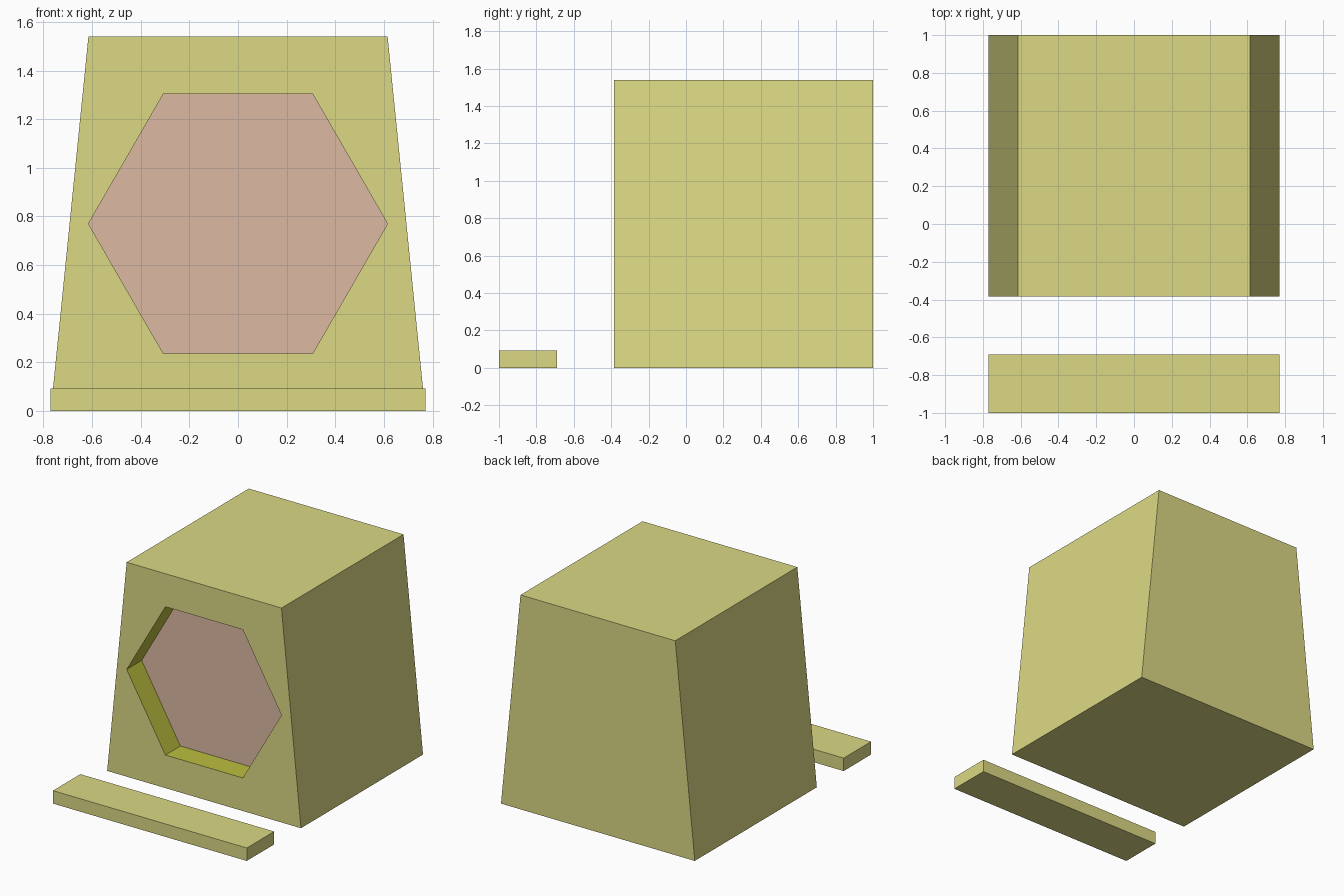
import bpy, bmesh
from math import cos, sin, pi

if "Cube" in bpy.data.objects:
    bpy.data.objects.remove(bpy.data.objects["Cube"])


def material(name, rgb):
    m = bpy.data.materials.new(name)
    m.diffuse_color = (*rgb, 1)
    m.use_nodes = True
    m.node_tree.nodes["Principled BSDF"].inputs["Base Color"].default_value = m.diffuse_color
    return m


casing = material("casing_yellow", (0.71, 0.69, 0.23))
rim = material("recess_yellow", (0.50, 0.52, 0.05))
pink = material("screen_pink", (0.72, 0.49, 0.36))

FRONT, BACK, HEIGHT, RECESS = -0.385, 1.0, 1.54, 0.17
OUTLINE = [(-0.77, 0), (0.77, 0), (0.615, HEIGHT), (-0.615, HEIGHT)]
HEXAGON = [(0.615 * cos(i * pi / 3), 0.77 + 0.615 * sin(i * pi / 3)) for i in range(6)]


def ring(bm, points, y):
    return [bm.verts.new((x, y, z)) for x, z in points]


def walls(bm, a, b):
    n = len(a)
    return [bm.faces.new((a[i], a[(i + 1) % n], b[(i + 1) % n], b[i])) for i in range(n)]


def finish(bm, name, mats):
    bmesh.ops.recalc_face_normals(bm, faces=bm.faces)
    mesh = bpy.data.meshes.new(name)
    bm.to_mesh(mesh)
    bm.free()
    for m in mats:
        mesh.materials.append(m)
    ob = bpy.data.objects.new(name, mesh)
    bpy.context.collection.objects.link(ob)


# Tapered monitor housing with a hexagonal screen recess
bm = bmesh.new()
outer, rear = ring(bm, OUTLINE, FRONT), ring(bm, OUTLINE, BACK)
hole, screen = ring(bm, HEXAGON, FRONT), ring(bm, HEXAGON, FRONT + RECESS)
walls(bm, outer, rear)
bm.faces.new(rear)
for f in walls(bm, hole, screen):
    f.material_index = 1
bm.faces.new(screen).material_index = 2
# Front face around the opening
loops = [bm.edges.get((r[i - 1], r[i])) for r in (outer, hole) for i in range(len(r))]
bmesh.ops.triangle_fill(bm, edges=loops, use_beauty=True, use_dissolve=False)
finish(bm, "monitor_housing", [casing, rim, pink])

# Keyboard slab in front of the housing
bm = bmesh.new()
bmesh.ops.create_cube(bm, size=1)
for v in bm.verts:
    v.co = (v.co.x * 1.54, v.co.y * 0.31 - 0.845, (v.co.z + 0.5) * 0.093)
finish(bm, "keyboard", [casing])
